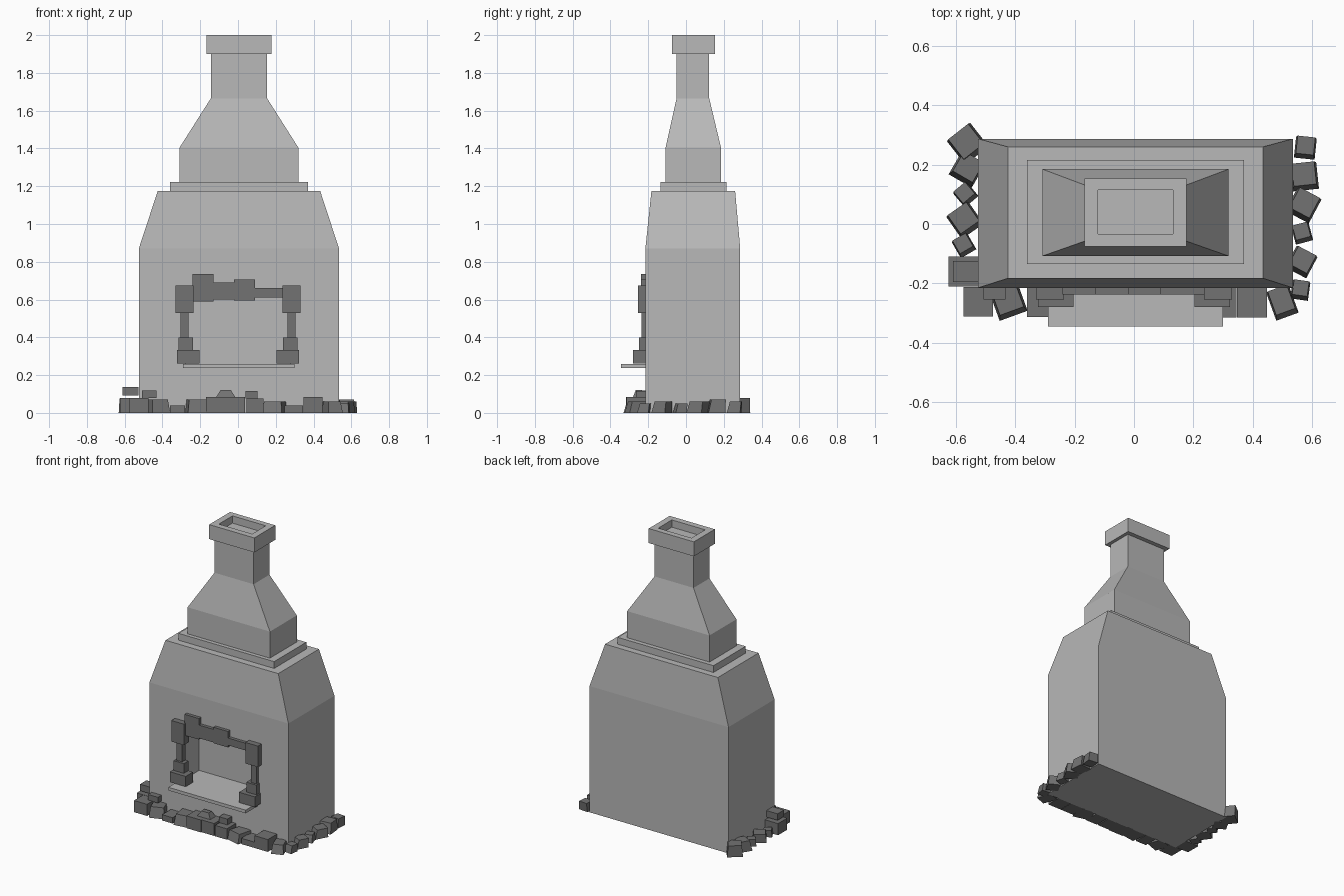
import bpy, bmesh, math
from mathutils import Matrix, Vector

cube = bpy.data.objects.get("Cube")
if cube:
    bpy.data.objects.remove(cube, do_unlink=True)


def material(name, value):
    mat = bpy.data.materials.new(name)
    mat.use_nodes = True
    colour = (value, value, value, 1)
    mat.diffuse_color = colour
    mat.node_tree.nodes["Principled BSDF"].inputs["Base Color"].default_value = colour
    return mat


MASONRY = material("light grey masonry", 0.48)
STONE = material("dark grey stone", 0.17)


def add_object(name, bm, mat):
    bmesh.ops.recalc_face_normals(bm, faces=bm.faces)
    mesh = bpy.data.meshes.new(name)
    bm.to_mesh(mesh)
    bm.free()
    mesh.materials.append(mat)
    ob = bpy.data.objects.new(name, mesh)
    bpy.context.collection.objects.link(ob)
    return ob


def stack(name, rings, mat, centre=0.005):
    """Loft rectangular rings given as (z, half width, front y, back y)."""
    bm = bmesh.new()
    loops = []
    for z, half, front, back in rings:
        corners = ((-half, front), (half, front), (half, back), (-half, back))
        loops.append([bm.verts.new((centre + x, y, z)) for x, y in corners])
    for low, high in zip(loops, loops[1:]):
        for i in range(4):
            j = (i + 1) % 4
            bm.faces.new((low[i], low[j], high[j], high[i]))
    bm.faces.new(loops[0][::-1])
    bm.faces.new(loops[-1])
    return add_object(name, bm, mat)


def box(name, left, right, front, back, bottom, top, mat):
    half = abs(right - left) / 2
    rings = [(z, half, front, back) for z in (bottom, top)]
    return stack(name, rings, mat, (left + right) / 2)


def rock(name, x, y, width, depth, height, turn=0, taper=1, base=0):
    """Block on the ground; a turned one narrows at the top and leans back."""
    bm = bmesh.new()
    bmesh.ops.create_cube(bm, size=1)
    for v in bm.verts:
        is_top = v.co.z > 0
        scale = taper if is_top else 1
        v.co = Vector((v.co.x * width * scale, v.co.y * depth * scale, height * is_top))
        if is_top and turn:
            v.co.y += 0.01
    place = Matrix.Translation((x, y, base))
    bm.transform(place @ Matrix.Rotation(math.radians(turn), 4, 'Z'))
    return add_object(name, bm, STONE)


# Main body with a tapered shoulder
body = stack("body", [(0, .53, -.215, .287), (.87, .53, -.215, .287),
                      (1.175, .43, -.183, .26)], MASONRY)

# Firebox cut into the front
cutter = box("firebox_cutter", -.275, .275, -.4, -.03, .25, .64, MASONRY)
cutter.hide_render = True
cut = body.modifiers.new("firebox", 'BOOLEAN')
cut.operation = 'DIFFERENCE'
cut.solver = 'EXACT'
cut.object = cutter
bpy.context.view_layer.objects.active = body
bpy.ops.object.modifier_apply(modifier=cut.name)
bpy.data.objects.remove(cutter, do_unlink=True)

# Collar, flue, hollow cap and hearth slab
box("collar", -.36, .37, -.135, .215, 1.17, 1.222, MASONRY)
stack("flue", [(1.21, .314, -.108, .185), (1.405, .314, -.108, .185),
               (1.665, .149, -.05, .123), (1.91, .149, -.05, .123)], MASONRY)
stack("chimney_cap", [(1.9, .172, -.075, .153), (2, .172, -.075, .153),
                      (2, .127, -.034, .114), (1.95, .127, -.034, .114)], MASONRY)
box("hearth", -.29, .3, -.345, -.03, .238, .26, MASONRY)

# Lintel stones across the firebox: left, right, bottom, top
lintels = [(-.24, -.13, .59, .735), (-.13, -.02, .6, .69),
           (-.02, .09, .595, .705), (.09, .24, .61, .66)]
for i, (left, right, bottom, top) in enumerate(lintels):
    box(f"lintel_stone_{i + 1}", left, right, -.238, -.2, bottom, top, STONE)

# Mirrored jamb stones: inner x, outer x, bottom, top, front
jambs = {
    "lintel_end": (.235, .33, .53, .675, -.255),
    "jamb_post": (.262, .305, .4, .53, -.235),
    "jamb_block": (.238, .315, .333, .4, -.25),
    "jamb_foot": (.203, .324, .262, .333, -.28),
}
for name, (inner, outer, bottom, top, front) in jambs.items():
    for side, sign in (("left", 1), ("right", -1)):
        box(f"{name}_{side}", sign * inner, sign * outer, front, -.2, bottom, top, STONE)


def rubble_row(name, start, end, widths, heights, turns):
    """Evenly spaced rocks on a line; sizes are in hundredths."""
    start, end = Vector(start), Vector(end)
    for i, (width, height, turn) in enumerate(zip(widths, heights, turns)):
        spot = start.lerp(end, i / (len(widths) - 1))
        depth = max(width, 10) if name == "front_rubble" else width
        rock(f"{name}_{i + 1}", spot.x, spot.y, width / 100, depth / 100,
             height / 100, turn, .85 if turn else 1)


# Rubble around the base, with none behind
rubble_row("right_rubble", (-.56, .27), (-.575, -.16),
           [10, 9, 6, 9, 6, 10], [8, 7, 5, 6, 5, 8], [38, -30, 40, 35, 30, 0])
rubble_row("left_rubble", (.577, .255), (.56, -.225),
           [7, 9, 9, 6, 8, 6], [6, 7, 6, 5, 6, 5], [-6, 6, -28, 15, -28, -8])
rubble_row("front_rubble", (-.525, -.262), (.5, -.265),
           [10, 10, 8, 11, 11, 10, 9, 11, 10, 10, 8],
           [8, 7, 4, 7, 8.5, 8.5, 7.5, 6, 4, 8.5, 6],
           [0, 20, 0, 8, 0, 0, 0, -15, 0, 0, 20])

# Small stones resting on the rubble
rock("loose_stone_corner", -.568, -.16, .085, .07, .045, base=.093)
rock("loose_stone_right", -.47, -.235, .075, .04, .04, base=.078)
rock("loose_stone_middle", -.065, -.25, .1, .06, .035, taper=.55, base=.085)
rock("loose_stone_left", .072, -.24, .065, .05, .04, base=.075)
